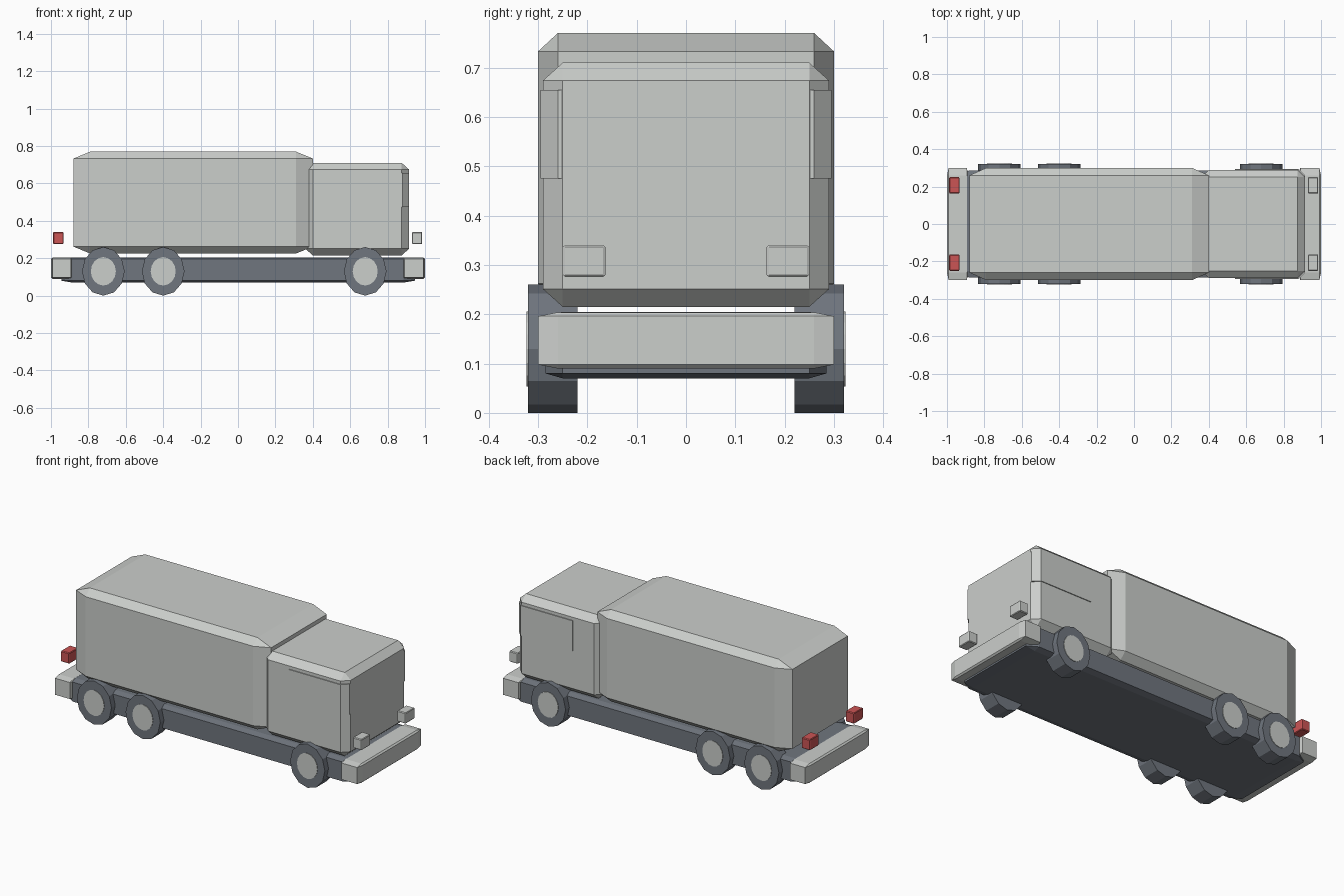
import bpy
import bmesh
from math import radians
from mathutils import Matrix, Vector

cube = bpy.data.objects.get("Cube")
if cube:
    bpy.data.objects.remove(cube, do_unlink=True)


def make_material(name, color):
    mat = bpy.data.materials.new(name)
    mat.use_nodes = True
    mat.diffuse_color = (*color, 1)
    mat.node_tree.nodes["Principled BSDF"].inputs["Base Color"].default_value = (*color, 1)
    return mat


GREY = make_material("light grey", (0.60, 0.62, 0.60))
DARK = make_material("dark slate", (0.16, 0.18, 0.21))
RED = make_material("red", (0.60, 0.09, 0.09))


def finish(bm, name, mat):
    bmesh.ops.recalc_face_normals(bm, faces=bm.faces)
    mesh = bpy.data.meshes.new(name)
    bm.to_mesh(mesh)
    bm.free()
    mesh.materials.append(mat)
    obj = bpy.data.objects.new(name, mesh)
    bpy.context.collection.objects.link(obj)
    return obj


def block(name, mat, x, y, z, chamfer):
    """Box spanning the given ranges, chamfered by a separate amount per axis."""
    spans = (x, y, z)
    chamfer = Vector(chamfer)
    bm = bmesh.new()
    bmesh.ops.create_cube(bm, size=1)
    bmesh.ops.scale(bm, vec=[(s[1] - s[0]) / c for s, c in zip(spans, chamfer)], verts=bm.verts)
    bmesh.ops.bevel(bm, geom=bm.edges[:], offset=1, segments=1, affect='EDGES', profile=0.5)
    bmesh.ops.scale(bm, vec=chamfer, verts=bm.verts)
    bmesh.ops.translate(bm, vec=[sum(s) / 2 for s in spans], verts=bm.verts)
    return finish(bm, name, mat)


def disc(name, mat, x, z, y_in, y_out, rx, rz, sides):
    """Oval cylinder along y."""
    bm = bmesh.new()
    bmesh.ops.create_cone(bm, cap_ends=True, segments=sides, radius1=1, radius2=1, depth=1)
    bmesh.ops.rotate(bm, matrix=Matrix.Rotation(radians(90), 3, 'X'), verts=bm.verts)
    bmesh.ops.scale(bm, vec=(rx, abs(y_out - y_in), rz), verts=bm.verts)
    bmesh.ops.translate(bm, vec=(x, (y_in + y_out) / 2, z), verts=bm.verts)
    return finish(bm, name, mat)


# Cargo body and cab
block("cargo_body", GREY, (-0.88, 0.40), (-0.30, 0.30), (0.225, 0.77), (0.09, 0.04, 0.037))
block("cab", GREY, (0.36, 0.915), (-0.29, 0.29), (0.215, 0.71), (0.04, 0.04, 0.036))

# Window band, with its front corners cut to follow the cab
bm = bmesh.new()
bmesh.ops.create_cube(bm, size=1)
bmesh.ops.scale(bm, vec=(0.374, 0.59, 0.18), verts=bm.verts)
bmesh.ops.translate(bm, vec=(0.727, 0, 0.565), verts=bm.verts)
corners = [e for e in bm.edges if all(v.co.x > 0.8 for v in e.verts)
           and abs(e.verts[0].co.z - e.verts[1].co.z) > 0.1]
bmesh.ops.bevel(bm, geom=corners, offset=0.035, segments=1, affect='EDGES', profile=0.5)
finish(bm, "side_windows", GREY)

# Chassis and bumpers
block("chassis", DARK, (-0.945, 0.945), (-0.285, 0.285), (0.07, 0.205), (0.06, 0.035, 0.01))
for name, x in (("front_bumper", (0.88, 1.0)), ("rear_bumper", (-1.0, -0.885))):
    block(name, GREY, x, (-0.30, 0.30), (0.09, 0.204), (0.009, 0.04, 0.008))

# Lamps and wheels on both sides
for side, s in (("left", 1), ("right", -1)):
    y = sorted((0.163 * s, 0.25 * s))
    block("headlight_" + side, GREY, (0.93, 0.985), y, (0.276, 0.34), (0.003, 0.005, 0.004))
    block("tail_light_" + side, RED, (-0.988, -0.933), y, (0.276, 0.34), (0.003, 0.005, 0.004))
    for axle, x in (("rear", -0.72), ("middle", -0.40), ("front", 0.68)):
        disc(f"{axle}_tyre_{side}", DARK, x, 0.13, 0.22 * s, 0.32 * s, 0.114, 0.13, 12)
        disc(f"{axle}_hub_{side}", GREY, x, 0.13, 0.25 * s, 0.323 * s, 0.067, 0.076, 16)
